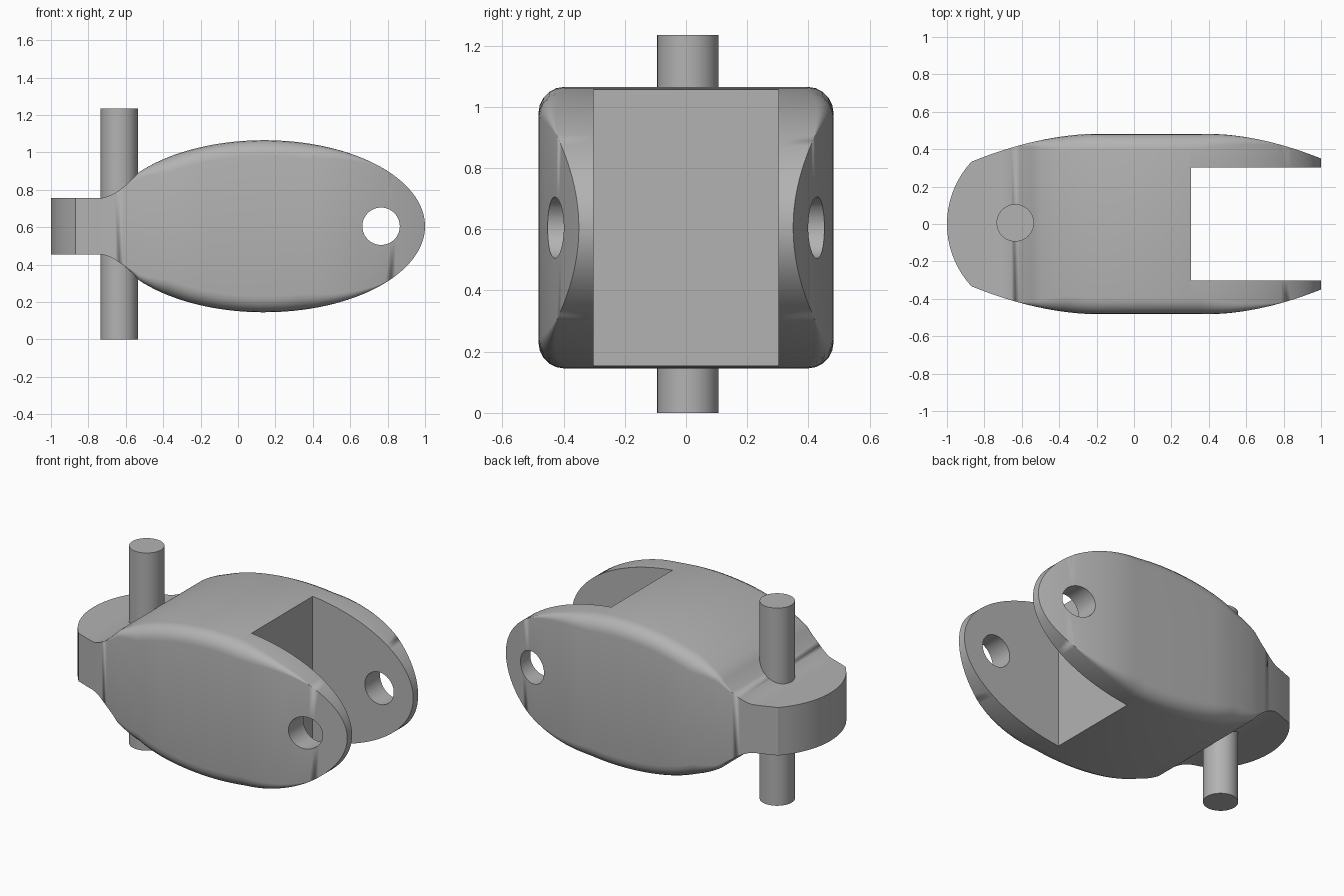
import bpy, bmesh, math
from mathutils import Matrix

cube = bpy.data.objects.get("Cube")
if cube:
    bpy.data.objects.remove(cube, do_unlink=True)

MID_Z = 0.605

grey = bpy.data.materials.new("plain grey")
grey.use_nodes = True
grey.diffuse_color = (0.45, 0.45, 0.45, 1)
grey.node_tree.nodes["Principled BSDF"].inputs["Base Color"].default_value = (0.45, 0.45, 0.45, 1)


def finish(name, bm):
    bmesh.ops.recalc_face_normals(bm, faces=bm.faces)
    mesh = bpy.data.meshes.new(name)
    bm.to_mesh(mesh)
    bm.free()
    mesh.materials.append(grey)
    obj = bpy.data.objects.new(name, mesh)
    bpy.context.collection.objects.link(obj)
    return obj


def cylinder(name, radius, depth, matrix):
    bm = bmesh.new()
    bmesh.ops.create_cone(bm, cap_ends=True, segments=48, radius1=radius,
                          radius2=radius, depth=depth, matrix=matrix)
    return finish(name, bm)


def box(name, lo, hi):
    bm = bmesh.new()
    size = [b - a for a, b in zip(lo, hi)]
    mid = [(a + b) / 2 for a, b in zip(lo, hi)]
    bmesh.ops.create_cube(bm, size=1, matrix=Matrix.Translation(mid) @ Matrix.Diagonal((*size, 1)))
    return finish(name, bm)


# Body shape along its length
def half_height(x):
    def ellipse(v):
        return 0.46 * math.sqrt(max(0, 1 - ((v - 0.14) / 0.86) ** 2))
    if x >= -0.53:
        return ellipse(x)
    t = max(0, (x + 0.74) / 0.21)
    return 0.15 + (ellipse(-0.53) - 0.15) * t ** 1.7


def half_width(x):
    if x < -0.87:
        return math.sqrt(max(0, 0.49 ** 2 - (x + 0.51) ** 2))
    if x < -0.2:
        return 0.482 - 0.149 * ((-0.2 - x) / 0.67) ** 1.82
    return 0.482 - 0.132 * (max(0, x - 0.4) / 0.6) ** 1.82


def corner_radius(x):
    return 0.085 * max(0, min(1, (x + 0.62) / 0.25, (0.8 - x) / 0.45))


# Section positions: nose arc, neck, then closer together towards the tip
nose = [-0.51 - 0.49 * math.cos(math.radians(47.2 * i / 10)) for i in range(10)]
neck = [-0.87, -0.80] + [-0.74 + 0.21 * i / 10 for i in range(10)]
start = math.acos(-0.67 / 0.86)
barrel = [0.14 + 0.86 * math.cos(start * (1 - i / 48)) for i in range(49)]

# Body lofted from rounded rectangles
bm = bmesh.new()
rings = []
for x in nose + neck + barrel:
    w, h, r = half_width(x), half_height(x), corner_radius(x)
    ring = []
    for c, (sy, sz) in enumerate([(1, 1), (-1, 1), (-1, -1), (1, -1)]):
        for k in range(6):
            a = math.pi / 2 * (c + k / 5)
            ring.append(bm.verts.new((x, sy * (w - r) + r * math.cos(a),
                                      MID_Z + sz * (h - r) + r * math.sin(a))))
    rings.append(ring)
for a, b in zip(rings, rings[1:]):
    for i in range(len(a)):
        j = (i + 1) % len(a)
        bm.faces.new((a[i], a[j], b[j], b[i]))
bmesh.ops.remove_doubles(bm, verts=bm.verts, dist=0.0004)
body = finish("clevis_body", bm)

# Slot between the two fork arms, and the cross hole through them
slot = box("slot_cutter", (0.305, -0.302, -0.2), (1.3, 0.302, 1.4))
hole = cylinder("hole_cutter", 0.1, 2,
                Matrix.Translation((0.765, 0, MID_Z)) @ Matrix.Rotation(math.pi / 2, 4, 'X'))
for cutter in (slot, hole):
    cutter.hide_render = True
    cutter.hide_viewport = True
    cut = body.modifiers.new(cutter.name, 'BOOLEAN')
    cut.operation = 'DIFFERENCE'
    cut.solver = 'EXACT'
    cut.object = cutter

# Apply the cuts so the sharp edges can be marked
mesh = bpy.data.meshes.new_from_object(body.evaluated_get(bpy.context.evaluated_depsgraph_get()))
body.modifiers.clear()
body.data = mesh
for cutter in (slot, hole):
    bpy.data.objects.remove(cutter, do_unlink=True)

# Upright pin through the neck
pin = cylinder("upright_pin", 0.1, 1.235, Matrix.Translation((-0.635, 0.006, 0.6175)))

for obj in (body, pin):
    bpy.ops.object.select_all(action='DESELECT')
    obj.select_set(True)
    bpy.context.view_layer.objects.active = obj
    bpy.ops.object.shade_smooth_by_angle(angle=math.radians(30))
